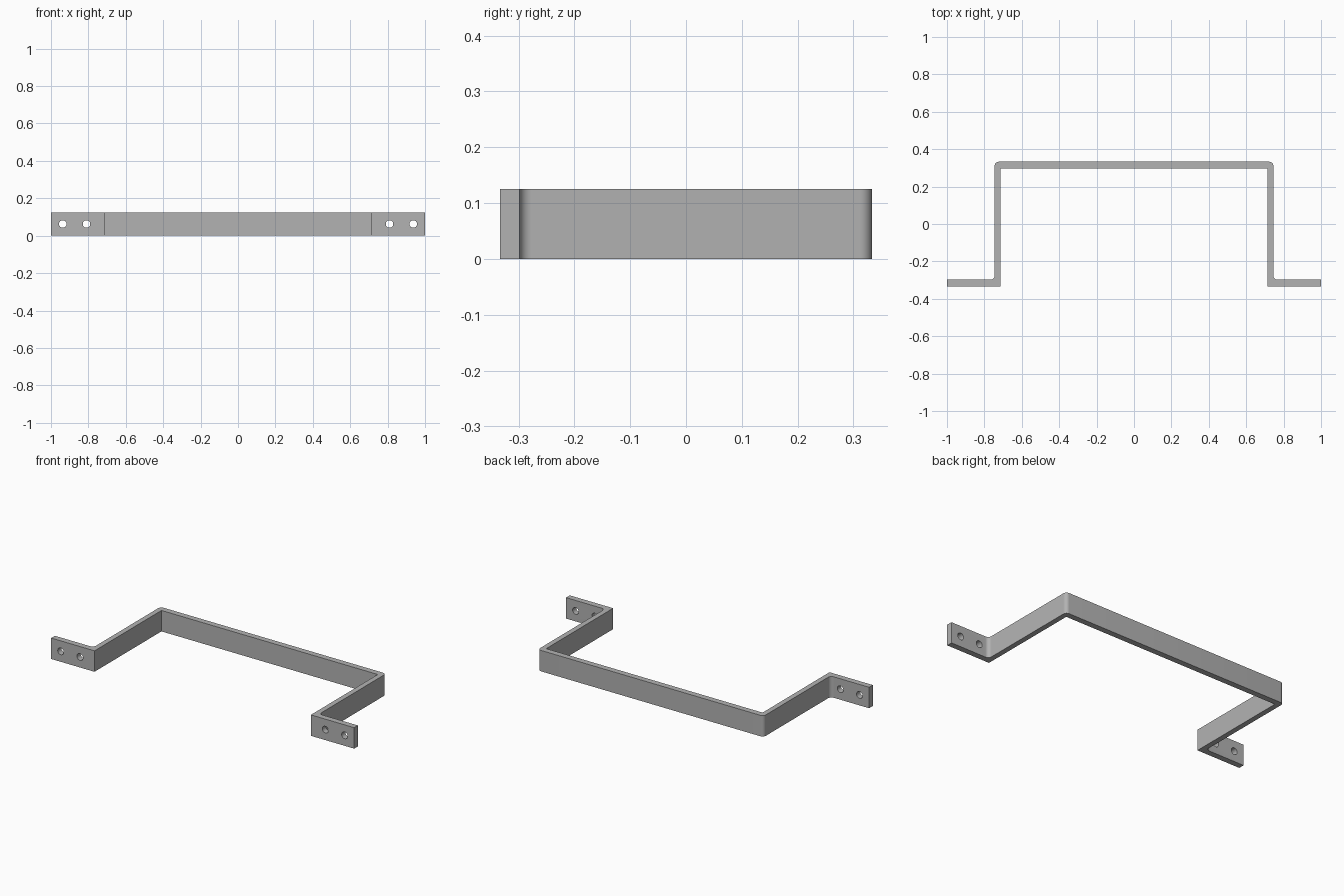
import bpy, bmesh, math
from mathutils import Matrix

if "Cube" in bpy.data.objects:
    bpy.data.objects.remove(bpy.data.objects["Cube"], do_unlink=True)

HEIGHT = 0.125            # strip width, along z
END, DEPTH = 1.0, 0.333   # half extents
LEG_OUT, LEG_IN = 0.745, 0.714
PLATE = 0.298             # inner y of the back bar and of the feet
FILLET = 0.022
HOLE_X, HOLE_R = (0.81, 0.937), 0.02

steel = bpy.data.materials.new("grey steel")
steel.use_nodes = True
colour = (0.45, 0.45, 0.45, 1)
steel.diffuse_color = colour
steel.node_tree.nodes["Principled BSDF"].inputs["Base Color"].default_value = colour


def arc(cx, cy, start, end, steps=8):
    """Points of a rounded bend."""
    angles = [math.radians(start + (end - start) * i / steps) for i in range(steps + 1)]
    return [(cx + FILLET * math.cos(a), cy + FILLET * math.sin(a)) for a in angles]


def make_object(name, bm):
    mesh = bpy.data.meshes.new(name)
    bmesh.ops.recalc_face_normals(bm, faces=bm.faces)
    bm.to_mesh(mesh)
    bm.free()
    mesh.materials.append(steel)
    obj = bpy.data.objects.new(name, mesh)
    bpy.context.collection.objects.link(obj)
    return obj


# Bent strip: half outline from the inner back corner round to the end, mirrored
half = [(LEG_IN, PLATE), (LEG_IN, -DEPTH), (END, -DEPTH), (END, -PLATE)]
half += arc(LEG_OUT + FILLET, -PLATE + FILLET, 270, 180)
half += arc(LEG_OUT - FILLET, DEPTH - FILLET, 0, 90)
outline = half + [(-x, y) for x, y in reversed(half)]

bm = bmesh.new()
base = bm.faces.new([bm.verts.new((x, y, 0)) for x, y in outline])
top = bmesh.ops.extrude_face_region(bm, geom=[base])["geom"]
bmesh.ops.translate(bm, vec=(0, 0, HEIGHT),
                    verts=[v for v in top if isinstance(v, bmesh.types.BMVert)])
bracket = make_object("mounting_bracket", bm)

# Screw holes through both feet
bm = bmesh.new()
for side in (-1, 1):
    for x in HOLE_X:
        place = (Matrix.Translation((side * x, -(DEPTH + PLATE) / 2, HEIGHT / 2))
                 @ Matrix.Rotation(math.pi / 2, 4, "X"))
        bmesh.ops.create_cone(bm, cap_ends=True, segments=32, radius1=HOLE_R,
                              radius2=HOLE_R, depth=0.1, matrix=place)
cutter = make_object("hole_cutter", bm)
cutter.hide_render = True

cut = bracket.modifiers.new("screw_holes", "BOOLEAN")
cut.operation, cut.solver, cut.object = "DIFFERENCE", "EXACT", cutter

bpy.ops.object.select_all(action="DESELECT")
bracket.select_set(True)
bpy.context.view_layer.objects.active = bracket
bpy.ops.object.modifier_apply(modifier=cut.name)
bpy.data.objects.remove(cutter, do_unlink=True)
bpy.ops.object.shade_smooth_by_angle(angle=math.radians(30))
